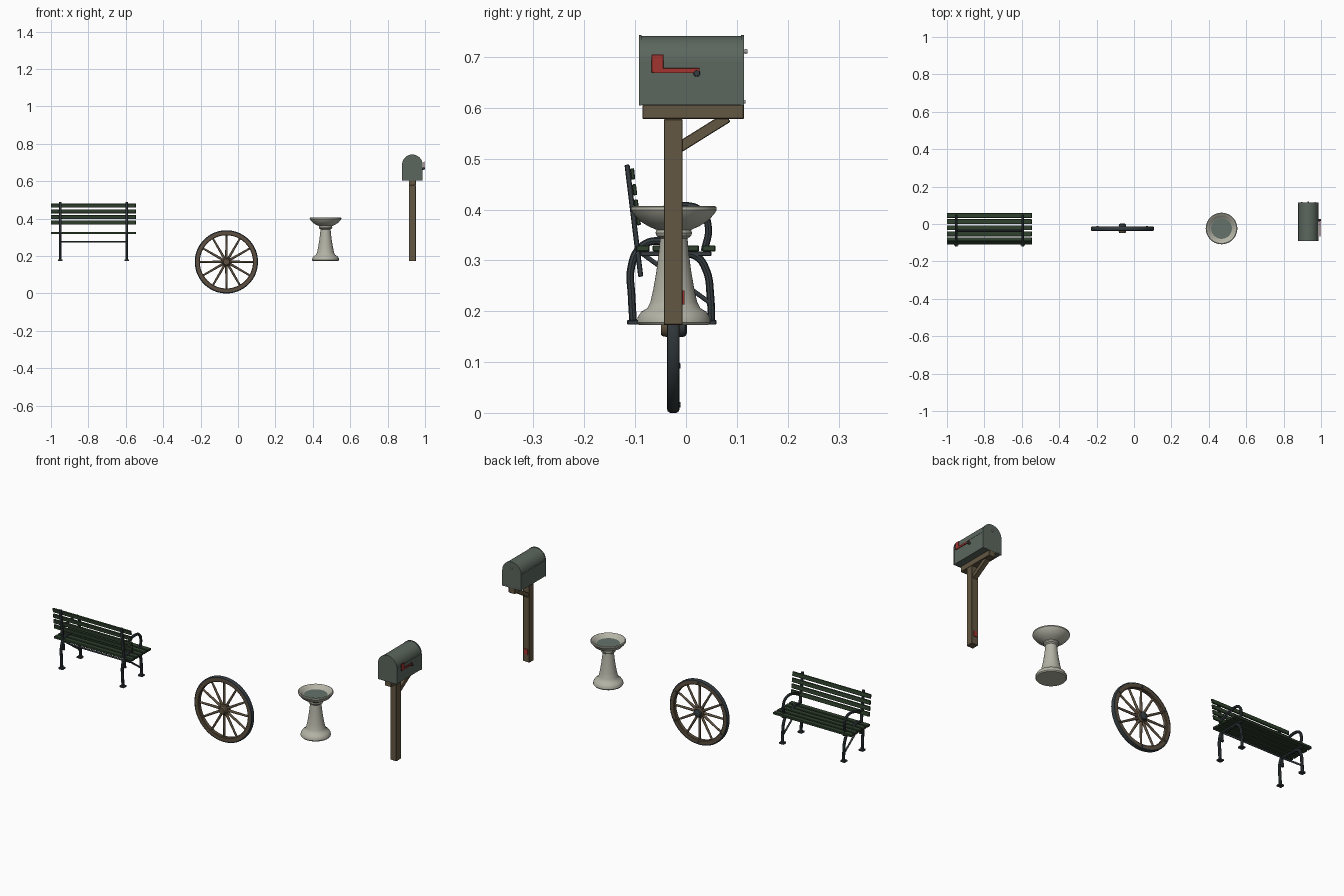
import bpy, bmesh, math
from mathutils import Vector, Matrix

if "Cube" in bpy.data.objects:
    bpy.data.objects.remove(bpy.data.objects["Cube"])


def material(name, rgb):
    m = bpy.data.materials.new(name)
    m.diffuse_color = (*rgb, 1)
    m.use_nodes = True
    m.node_tree.nodes["Principled BSDF"].inputs["Base Color"].default_value = m.diffuse_color
    return m


GREEN = material("bench green", (0.028, 0.052, 0.026))
IRON = material("dark iron", (0.035, 0.045, 0.05))
WHEELWOOD = material("wheel wood", (0.11, 0.08, 0.05))
POSTWOOD = material("post wood", (0.125, 0.095, 0.055))
STONE = material("pale stone", (0.45, 0.45, 0.38))
WATER = material("water", (0.13, 0.17, 0.145))
BOX = material("mailbox grey green", (0.105, 0.135, 0.11))
RED = material("flag red", (0.36, 0.035, 0.03))
SILVER = material("silver", (0.4, 0.41, 0.4))


def finish(name, bm, mat, smooth=True):
    bmesh.ops.recalc_face_normals(bm, faces=bm.faces)
    me = bpy.data.meshes.new(name)
    bm.to_mesh(me)
    bm.free()
    me.materials.append(mat)
    ob = bpy.data.objects.new(name, me)
    bpy.context.collection.objects.link(ob)
    if smooth:
        shade(ob)
    return ob


def shade(ob):
    bpy.ops.object.select_all(action='DESELECT')
    ob.select_set(True)
    bpy.context.view_layer.objects.active = ob
    bpy.ops.object.shade_smooth_by_angle(angle=math.radians(35))


def box(name, center, size, mat, tilt=0, bevel=0.0015):
    """Box, optionally tilted about the x axis."""
    bm = bmesh.new()
    bmesh.ops.create_cube(bm, size=1)
    bmesh.ops.scale(bm, vec=size, verts=bm.verts)
    if bevel:
        bmesh.ops.bevel(bm, geom=bm.edges[:], offset=bevel, segments=1, affect='EDGES')
    bmesh.ops.transform(bm, matrix=Matrix.Translation(center) @ Matrix.Rotation(tilt, 4, 'X'), verts=bm.verts)
    return finish(name, bm, mat, False)


def rod(name, a, b, r1, r2, mat, sides=12):
    a, b = Vector(a), Vector(b)
    bm = bmesh.new()
    bmesh.ops.create_cone(bm, cap_ends=True, segments=sides, radius1=r1, radius2=r2, depth=(b - a).length)
    rot = (b - a).to_track_quat('Z', 'Y').to_matrix().to_4x4()
    bmesh.ops.transform(bm, matrix=Matrix.Translation((a + b) / 2) @ rot, verts=bm.verts)
    return finish(name, bm, mat)


def lathe(name, profile, center, mat, steps=48, along_y=False, closed=False):
    """Turn a (radius, height) profile about the z axis, or about y."""
    bm = bmesh.new()
    vs = [bm.verts.new((r, 0, h)) for r, h in profile]
    es = [bm.edges.new(p) for p in zip(vs, vs[1:])]
    if closed:
        es.append(bm.edges.new((vs[-1], vs[0])))
    bmesh.ops.spin(bm, geom=vs + es, cent=(0, 0, 0), axis=(0, 0, 1), angle=math.tau, steps=steps)
    bmesh.ops.remove_doubles(bm, verts=bm.verts, dist=1e-5)
    m = Matrix.Translation(center)
    if along_y:
        m = m @ Matrix.Rotation(-math.pi / 2, 4, 'X')
    bmesh.ops.transform(bm, matrix=m, verts=bm.verts)
    return finish(name, bm, mat)


def tube(name, points, radius, mat):
    """Smooth bent tube through the points."""
    cu = bpy.data.curves.new(name, 'CURVE')
    cu.dimensions = '3D'
    cu.bevel_depth, cu.bevel_resolution, cu.resolution_u = radius, 2, 6
    cu.use_fill_caps = True
    sp = cu.splines.new('BEZIER')
    sp.bezier_points.add(len(points) - 1)
    for bp, p in zip(sp.bezier_points, points):
        bp.co = p
        bp.handle_left_type = bp.handle_right_type = 'AUTO'
    cu.materials.append(mat)
    ob = bpy.data.objects.new(name, cu)
    bpy.context.collection.objects.link(ob)
    bpy.ops.object.select_all(action='DESELECT')
    ob.select_set(True)
    bpy.context.view_layer.objects.active = ob
    bpy.ops.object.convert(target='MESH')
    shade(bpy.context.object)


# --- Bench (seat looks toward +y) ---
BX, BW = -0.773, 0.455
lean = math.atan2(0.027, 0.22)
for i in range(5):
    box("seat_slat", (BX, -0.085 + i * 0.0325, 0.3235), (BW, 0.026, 0.012), GREEN)
for z in (0.38, 0.409, 0.439, 0.470):
    box("back_slat", (BX, -0.089 - (z - 0.267) * 0.1227 + 0.009, z), (BW, 0.008, 0.022), GREEN, lean)
for x in (-0.95, -0.595):
    box("back_upright", (x, -0.1025, 0.378), (0.014, 0.010, 0.222), IRON, lean)
    box("seat_rail", (x, -0.02, 0.313), (0.014, 0.14, 0.009), IRON)
    tube("leg_arch", [(x, y, z) for y, z in (
        (-0.104, 0.178), (-0.107, 0.23), (-0.108, 0.285), (-0.09, 0.325), (-0.055, 0.338), (-0.02, 0.32))], 0.0075, IRON)
    tube("front_leg", [(x, y, z) for y, z in (
        (0.05, 0.178), (0.048, 0.23), (0.04, 0.28), (0.02, 0.308), (-0.02, 0.313))], 0.0075, IRON)
    tube("armrest", [(x, y, z) for y, z in (
        (0.036, 0.318), (0.044, 0.365), (0.03, 0.397), (-0.005, 0.408), (-0.055, 0.397), (-0.105, 0.382))], 0.007, IRON)
    rod("diagonal_brace", (x, -0.09, 0.316), (x, 0.045, 0.218), 0.0045, 0.0045, IRON)
    for y in (-0.104, 0.048):
        box("foot_pad", (x, y, 0.178), (0.026, 0.024, 0.009), IRON)
rod("bench_cross_rod", (-0.95, -0.035, 0.276), (-0.595, -0.035, 0.276), 0.0045, 0.0045, IRON)

# --- Wagon wheel standing in the xz plane ---
W = Vector((-0.062, -0.025, 0.169))
lathe("wheel_rim", [(0.142, -0.008), (0.145, -0.011), (0.163, -0.011), (0.163, 0.011),
                    (0.145, 0.011), (0.142, 0.008)], W, WHEELWOOD, 72, True, True)
lathe("iron_tyre", [(0.162, -0.012), (0.166, -0.011), (0.169, -0.006), (0.169, 0.006),
                    (0.166, 0.011), (0.162, 0.012)], W, IRON, 72, True, True)
lathe("hub", [(0, -0.024), (0.016, -0.024), (0.018, -0.021), (0.020, -0.012), (0.026, -0.008),
              (0.026, 0.008), (0.020, 0.012), (0.018, 0.016), (0, 0.016)], W, WHEELWOOD, 32, True)
lathe("hub_cap", [(0, 0.027), (0.012, 0.027), (0.019, 0.023), (0.020, 0.013), (0, 0.013)], W, IRON, 32, True)
for i in range(12):
    a = i * math.tau / 12
    d = Vector((math.cos(a), 0, math.sin(a)))
    rod("spoke", W + d * 0.018, W + d * 0.146, 0.0068, 0.005, WHEELWOOD)
    if i % 2:
        rod("rim_bolt", W + d * 0.153 + Vector((0, 0.009, 0)), W + d * 0.153 + Vector((0, 0.014, 0)), 0.006, 0.005, IRON)

# --- Bird bath ---
C = (0.468, -0.024, 0)
lathe("birdbath_stone", [(0, 0.173), (0.068, 0.173), (0.072, 0.178), (0.071, 0.188), (0.064, 0.199),
                         (0.052, 0.206), (0.046, 0.218), (0.040, 0.245), (0.034, 0.28), (0.029, 0.32),
                         (0.027, 0.343), (0.034, 0.348), (0.036, 0.354), (0.034, 0.36), (0.05, 0.367),
                         (0.068, 0.378), (0.080, 0.392), (0.0845, 0.399), (0.084, 0.405), (0.080, 0.407),
                         (0.074, 0.405), (0.064, 0.395), (0.050, 0.384), (0, 0.380)], C, STONE, 56)
lathe("water", [(0, 0.389), (0.0555, 0.389)], C, WATER, 56)

# --- Mailbox on post (door toward +y) ---
MX = 0.932
box("post", (MX, -0.025, 0.3755), (0.037, 0.037, 0.405), POSTWOOD)
box("support_board", (MX, 0.014, 0.592), (0.037, 0.2, 0.028), POSTWOOD)
box("post_brace", (MX, 0.033, 0.551), (0.024, 0.115, 0.021), POSTWOOD, math.atan2(0.053, 0.085))
box("post_reflector", (MX, -0.005, 0.227), (0.02, 0.004, 0.028), RED, 0, 0)


def arched(name, y0, y1, half, z0, mat):
    """Box with a half-round top, extruded along y."""
    bm = bmesh.new()
    pts = [(-half, z0), (half, z0)]
    pts += [(half * math.cos(math.pi * i / 24), 0.688 + half * math.sin(math.pi * i / 24)) for i in range(25)]
    f = bm.faces.new([bm.verts.new((MX + x, y0, z)) for x, z in pts])
    ext = bmesh.ops.extrude_face_region(bm, geom=[f])
    bmesh.ops.translate(bm, vec=(0, y1 - y0, 0), verts=[g for g in ext["geom"] if isinstance(g, bmesh.types.BMVert)])
    return finish(name, bm, mat)


arched("mailbox_body", -0.089, 0.109, 0.0535, 0.606, BOX)
arched("mailbox_back_lip", -0.092, -0.088, 0.055, 0.605, BOX)
arched("mailbox_door", 0.108, 0.114, 0.055, 0.605, BOX)
for s in (-1, 1):
    box("side_seam", (MX + s * 0.0535, 0.01, 0.688), (0.002, 0.196, 0.003), BOX, 0, 0)
    rod("hinge_bolt", (MX + s * 0.035, 0.112, 0.612), (MX + s * 0.035, 0.117, 0.612), 0.004, 0.003, SILVER)
rod("door_knob_stem", (MX, 0.112, 0.711), (MX, 0.118, 0.711), 0.003, 0.003, SILVER)
rod("door_knob", (MX, 0.115, 0.711), (MX, 0.121, 0.711), 0.005, 0.004, SILVER)

# Red signal flag on the +x side
FX = 0.995
rod("flag_pivot", (0.984, 0.021, 0.668), (1.0, 0.021, 0.668), 0.007, 0.006, IRON)
box("flag_arm", (FX, -0.019, 0.673), (0.004, 0.092, 0.010), RED, 0, 0.0008)
box("flag_plate", (FX, -0.056, 0.687), (0.004, 0.024, 0.035), RED, 0, 0.0008)
